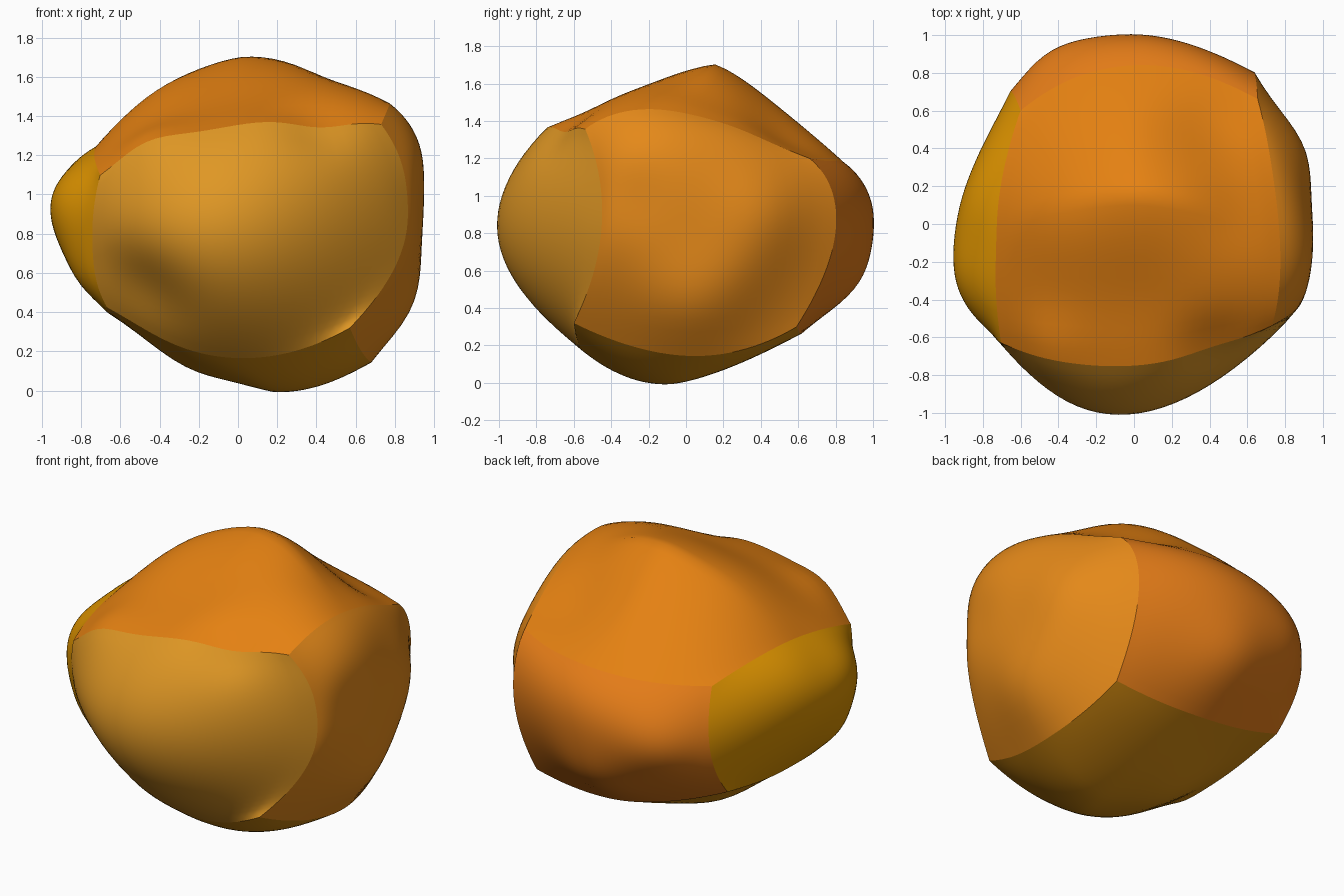
import bpy
import math

if "Cube" in bpy.data.objects:
    bpy.data.objects.remove(bpy.data.objects["Cube"])

# Control points of a warped cube: (cube position) -> real position
P = {}


def layer(k, pts):
    """Nine points of one cube layer: rows front to back, each left to right."""
    for n, p in enumerate(pts):
        P[(n % 3 - 1, n // 3 - 1, k)] = p


# Lower seam ring and underside centre
layer(-1, [(-.66, -.43, .43), (-.05, -.53, .17), (.57, -.60, .32),
           (-.65, .00, .40), (.18, -.08, .00), (.65, .03, .15),
           (-.64, .50, .46), (.00, .60, .28), (.62, .59, .30)])
# Middle ring (the centre is unused)
layer(0, [(-.74, -.56, .76), (-.03, -1.0, .75), (.87, -.45, .85),
          (-.96, -.10, .92), (0, 0, .8), (.94, .00, .97),
          (-.65, .69, .80), (-.06, .975, .80), (.63, .80, .83)])
# Upper seam ring and peak
layer(1, [(-.70, -.63, 1.09), (.00, -.75, 1.36), (.73, -.54, 1.36),
          (-.73, .00, 1.24), (.02, .16, 1.70), (.77, -.05, 1.46),
          (-.60, .60, 1.15), (.00, .84, 1.18), (.65, .66, 1.22)])

# Local dents and swellings: (centre, shift, radius)
BUMPS = [((-.28, .00, .16), (0, 0, -.07), .30),       # lower left
         ((.77, .05, .45), (.09, 0, -.02), .30),      # lower right
         ((-.89, -.10, 1.12), (.02, 0, -.01), .20),   # above left tip
         ((-.40, .00, 1.49), (-.01, 0, .03), .32),    # left of peak
         ((.55, .10, 1.60), (0, 0, -.04), .25),       # right of peak
         ((.42, .48, 1.40), (0, 0, -.09), .28),       # dip behind peak
         ((.00, -.40, 1.53), (0, 0, -.03), .30),      # front of peak
         ((.00, .86, .52), (0, .07, -.02), .28),      # lower back
         ((-.40, .87, .80), (-.03, .04, 0), .25),     # back left
         ((.83, .40, .90), (.07, .02, 0), .28),       # back right
         ((.82, .32, .62), (.03, .01, 0), .25),       # low back right
         ((.95, -.28, 1.0), (-.03, 0, 0), .20),       # front right
         ((-.48, -.72, .50), (.02, .07, .03), .26),   # low front left
         ((-.76, -.36, .57), (-.03, -.02, -.02), .20),  # low left
         ((-.45, -.68, 1.25), (-.02, 0, .05), .22),   # upper front left
         ((.42, -.68, 1.39), (0, .02, -.05), .20)]    # upper front right


def weights(s, p):
    """Three-point interpolation; p = 2 is round, p near 1 is ridged."""
    a = abs(s) ** p
    return ((a - s) / 2, 1 - a, (a + s) / 2)


def surface(axis, sign, s, t, ps, pt):
    # Ridging fades out towards the seams so neighbouring patches meet
    ws = weights(s, ps + (2 - ps) * t * t)
    wt = weights(t, pt + (2 - pt) * s * s)
    base = [0.0, 0.0, 0.0]
    for i in range(3):
        for j in range(3):
            key = [0, 0, 0]
            key[axis] = sign
            key[(axis + 1) % 3] = i - 1
            key[(axis + 2) % 3] = j - 1
            q = P[tuple(key)]
            for c in range(3):
                base[c] += ws[i] * wt[j] * q[c]
    out = base[:]
    for centre, shift, r in BUMPS:
        f = math.exp(-(math.dist(base, centre) / r) ** 2)
        for c in range(3):
            out[c] += f * shift[c]
    return out


def patch(name, axis, sign, color, ps=2.0, pt=2.0, n=28):
    verts = [surface(axis, sign, 2 * i / n - 1, 2 * j / n - 1, ps, pt)
             for i in range(n + 1) for j in range(n + 1)]
    faces = []
    for i in range(n):
        for j in range(n):
            a = i * (n + 1) + j
            f = (a, a + n + 1, a + n + 2, a + 1)
            faces.append(f if sign > 0 else f[::-1])
    me = bpy.data.meshes.new(name)
    me.from_pydata(verts, [], faces)
    me.update()
    me.shade_smooth()
    mat = bpy.data.materials.new(name + "_color")
    mat.diffuse_color = (*color, 1)
    mat.use_nodes = True
    mat.node_tree.nodes["Principled BSDF"].inputs["Base Color"].default_value = mat.diffuse_color
    me.materials.append(mat)
    ob = bpy.data.objects.new(name, me)
    bpy.context.collection.objects.link(ob)


# Six curved faces of the boulder
patch("front_face", 1, -1, (.74, .31, .018))
patch("back_face", 1, 1, (.77, .20, .009))
patch("right_face", 0, 1, (.78, .25, .010))
patch("left_face", 0, -1, (.72, .29, .0))
patch("top_face", 2, 1, (.78, .22, .006), 1.7, 1.25)
patch("bottom_face", 2, -1, (.64, .25, .005), 1.5, 1.7)
